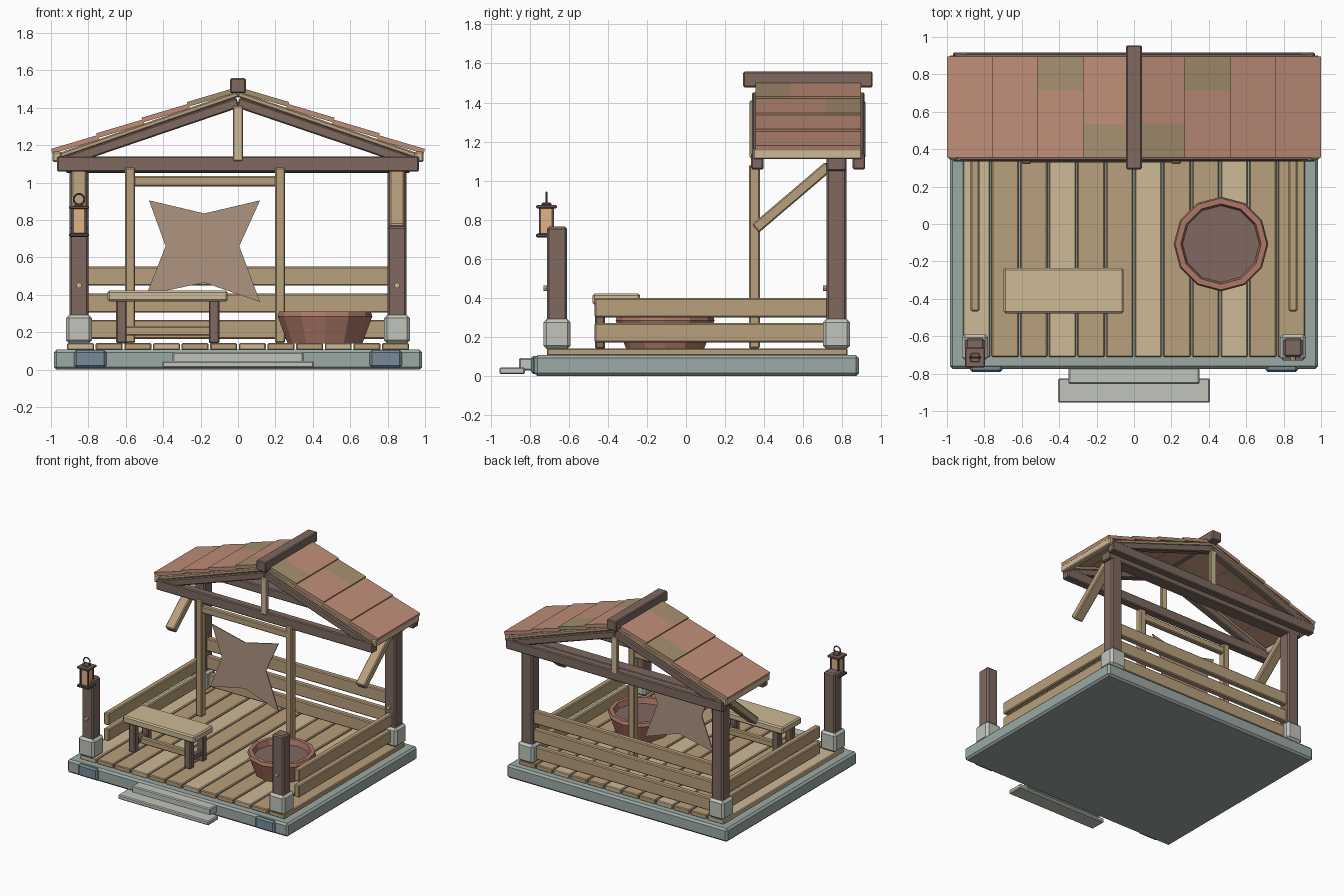
import bpy, bmesh
from math import atan2, hypot, cos, sin, pi
from mathutils import Matrix, Vector

if "Cube" in bpy.data.objects:
    bpy.data.objects.remove(bpy.data.objects["Cube"])

COLORS = {
    "dark_wood": (.21, .14, .115), "tan_wood": (.48, .35, .20), "pale_wood": (.61, .49, .31),
    "slab_stone": (.33, .40, .37), "pale_stone": (.53, .56, .50), "blue_stone": (.18, .26, .32),
    "tile": (.52, .27, .19), "moss": (.38, .28, .16), "clay": (.42, .19, .14),
    "soil": (.22, .14, .12), "hide": (.43, .30, .22), "glow": (.75, .45, .22), "iron": (.10, .08, .08),
}
MATS = {}
for key, c in COLORS.items():
    MATS[key] = bpy.data.materials.new(key)
    MATS[key].diffuse_color = (*c, 1)


def finish(name, bm, mat, bevel=0.0):
    me = bpy.data.meshes.new(name)
    bmesh.ops.recalc_face_normals(bm, faces=bm.faces)
    bm.to_mesh(me)
    bm.free()
    me.materials.append(MATS[mat])
    ob = bpy.data.objects.new(name, me)
    bpy.context.collection.objects.link(ob)
    if bevel:
        mod = ob.modifiers.new("edge", 'BEVEL')
        mod.width, mod.segments = bevel, 1
    return ob


def box(name, x, y, z, mat, bevel=.007):
    """Box given by its (min, max) range on each axis."""
    bm = bmesh.new()
    size = [b - a for a, b in (x, y, z)]
    mid = [(a + b) / 2 for a, b in (x, y, z)]
    bmesh.ops.create_cube(bm, size=1, matrix=Matrix.Translation(mid) @ Matrix.Diagonal((*size, 1)))
    return finish(name, bm, mat, bevel)


def bar(name, p, q, width, thick, mat, bevel=.007):
    """Sloped bar from p to q; width is horizontal, thick is across the slope."""
    p, q = Vector(p), Vector(q)
    d = (q - p).normalized()
    side = d.cross(Vector((0, 0, 1))).normalized()
    up = side.cross(d)
    rot = Matrix((d, side, up)).transposed().to_4x4()
    bm = bmesh.new()
    bmesh.ops.create_cube(bm, size=1, matrix=Matrix.Translation((p + q) / 2) @ rot
                          @ Matrix.Diagonal(((q - p).length, width, thick, 1)))
    return finish(name, bm, mat, bevel)


def around(c, h):
    return (c - h, c + h)


# Base slab, steps and corner stones
box("base_slab", (-.985, .985), (-.775, .885), (0, .107), "slab_stone", .015)
box("lower_step", (-.405, .405), (-.955, -.825), (.01, .045), "pale_stone")
box("upper_step", (-.35, .35), (-.855, -.765), (.03, .093), "pale_stone")
for s in (-1, 1):
    box("corner_stone", around(s * .79, .086), (-.792, -.74), (.01, .104), "blue_stone", .012)

# Floor planks
for i in range(12):
    box("floor_plank", around(-.842 + i * .1531, .072), (-.712, .826), (.104, .142),
        "pale_wood" if i % 3 == 0 else "tan_wood", .006)

# Posts with stone feet and pegs
for s in (-1, 1):
    for y, top in ((-.66, .765), (.77, 1.07)):
        box("post_foot", around(s * .85, .07), around(y, .07), (.14, .292), "pale_stone", .017)
        box("post", around(s * .85, .05), around(y, .051), (.2, top), "dark_wood", .011)
        bm = bmesh.new()
        bmesh.ops.create_cone(bm, cap_ends=True, segments=8, radius1=.015, radius2=.015, depth=.04,
                              matrix=Matrix.Translation((s * .85, y - .05, .45)) @ Matrix.Rotation(pi / 2, 4, 'X'))
        finish("post_peg", bm, "pale_wood")
    # Side rails and roof brace
    for z in (.222, .35):
        box("side_rail", around(s * .85, .023), (-.467, .74), around(z, .049), "tan_wood")
    bar("roof_brace", (s * .85, .355, .755), (s * .85, .73, 1.075), .08, .055, "tan_wood")

# Back rails
for z in (.215, .355, .5):
    box("back_rail", (-.82, .82), around(.77, .023), around(z, .051), "tan_wood")

# Hanging frame
for x in (-.577, .225):
    box("frame_post", around(x, .027), around(.35, .028), (.142, 1.08), "tan_wood")
box("frame_crossbar", (-.56, .21), around(.35, .022), (.98, 1.035), "tan_wood")

# Stretched hide
outline = [(-.476, .905), (-.18, .835), (.118, .905), (.007, .66),
           (.118, .362), (-.18, .465), (-.49, .40), (-.387, .66)]
bm = bmesh.new()
front = bm.faces.new([bm.verts.new((x, .346, z)) for x, z in outline])
ext = bmesh.ops.extrude_face_region(bm, geom=[front], use_keep_orig=True)
bmesh.ops.translate(bm, vec=(0, .008, 0), verts=[v for v in ext["geom"] if isinstance(v, bmesh.types.BMVert)])
finish("stretched_hide", bm, "hide")

# Roof trusses
box("wall_plate", (-.92, .92), around(.77, .05), (1.05, 1.12), "dark_wood")
for y, face in ((.365, .34), (.885, .903)):
    box("tie_beam", (-.968, .968), around(y, .032), (1.058, 1.14), "dark_wood")
    box("king_post", around(0, .028), around(face, .015), (1.115, 1.41), "pale_wood")
    for s in (-1, 1):
        bar("rafter", (s * .95, y, 1.105), (0, y, 1.428), .055, .055, "dark_wood")

# Roof boards: four lapped rows a side, some patches mossy
Y0, Y1 = .355, .895
CELL = (Y1 - Y0) / 3


def roof_z(x):
    return 1.503 - .345 * x


for s in (-1, 1):
    for r in range(4):
        a, b = .02 + r * .242, .02 + (r + 1) * .242 + .008
        parts = [(Y0, Y1, "tile")]
        if r == 0:
            parts = [(Y0, Y0 + CELL, "moss"), (Y0 + CELL, Y1, "tile")]
        elif r == 1:
            parts = [(Y0, Y1 - CELL, "tile"), (Y1 - CELL, Y1, "moss")]
        for ya, yb, mat in parts:
            ym = (ya + yb) / 2
            bar("roof_board", (s * a, ym, roof_z(a) - .004), (s * b, ym, roof_z(b) + .008),
                yb - ya, .026, mat, 0)
    for y in (.372, .878):
        bar("barge_strip", (s * .97, y, roof_z(.97) - .03), (0, y, roof_z(0) - .03), .035, .03, "tan_wood")
    box("eave_board", around(s * .968, .023), (.343, .9), (1.11, 1.165), "pale_wood")
box("ridge_beam", around(0, .042), (.292, .955), (1.478, 1.558), "dark_wood")

# Bench
box("bench_seat", (-.697, -.055), (-.478, -.235), (.365, .423), "pale_wood", .01)
for x in (-.623, -.128):
    for y in (-.44, -.275):
        box("bench_leg", around(x, .028), around(y, .026), (.14, .37), "dark_wood")
box("bench_stretcher", (-.61, -.14), around(-.357, .02), (.182, .232), "tan_wood")
for x in (-.623, -.128):
    box("bench_crosspiece", around(x, .018), (-.43, -.285), (.185, .23), "dark_wood")

# Twelve-sided tub with soil
N = 12
profile = [(.2, .14), (.253, .285), (.245, .31), (.215, .31), (.205, .265)]
bm = bmesh.new()
rings = [[bm.verts.new((.465 + r * cos(2 * pi * k / N), -.107 + r * sin(2 * pi * k / N), z))
          for k in range(N)] for r, z in profile]
for lo, hi in zip(rings, rings[1:]):
    for k in range(N):
        bm.faces.new((lo[k], lo[(k + 1) % N], hi[(k + 1) % N], hi[k]))
bm.faces.new(rings[0])
soil = bm.faces.new(rings[-1])
soil.material_index = 1
finish("tub", bm, "clay").data.materials.append(MATS["soil"])

# Lantern on the left front post
LX, LY = -.85, -.714
box("lantern_base", around(LX, .053), around(LY, .053), (.71, .73), "iron", .005)
box("lantern_glass", around(LX, .032), around(LY, .032), (.725, .862), "glow", 0)
box("lantern_lid", around(LX, .053), around(LY, .053), (.858, .876), "dark_wood", .005)
box("lantern_cap", around(LX, .025), around(LY, .025), (.872, .888), "dark_wood", .005)
for sx in (-1, 1):
    for sy in (-1, 1):
        box("lantern_bar", around(LX + sx * .033, .006), around(LY + sy * .033, .006), (.725, .862), "iron", 0)
bpy.ops.mesh.primitive_torus_add(major_segments=12, minor_segments=6, major_radius=.029, minor_radius=.005,
                                 location=(LX, LY, .911), rotation=(pi / 2, 0, 0))
ring = bpy.context.object
ring.name = "lantern_ring"
ring.data.materials.append(MATS["iron"])

for m in bpy.data.materials:
    if m.users and not m.is_grease_pencil:
        m.use_nodes = True
        m.node_tree.nodes["Principled BSDF"].inputs["Base Color"].default_value = m.diffuse_color
